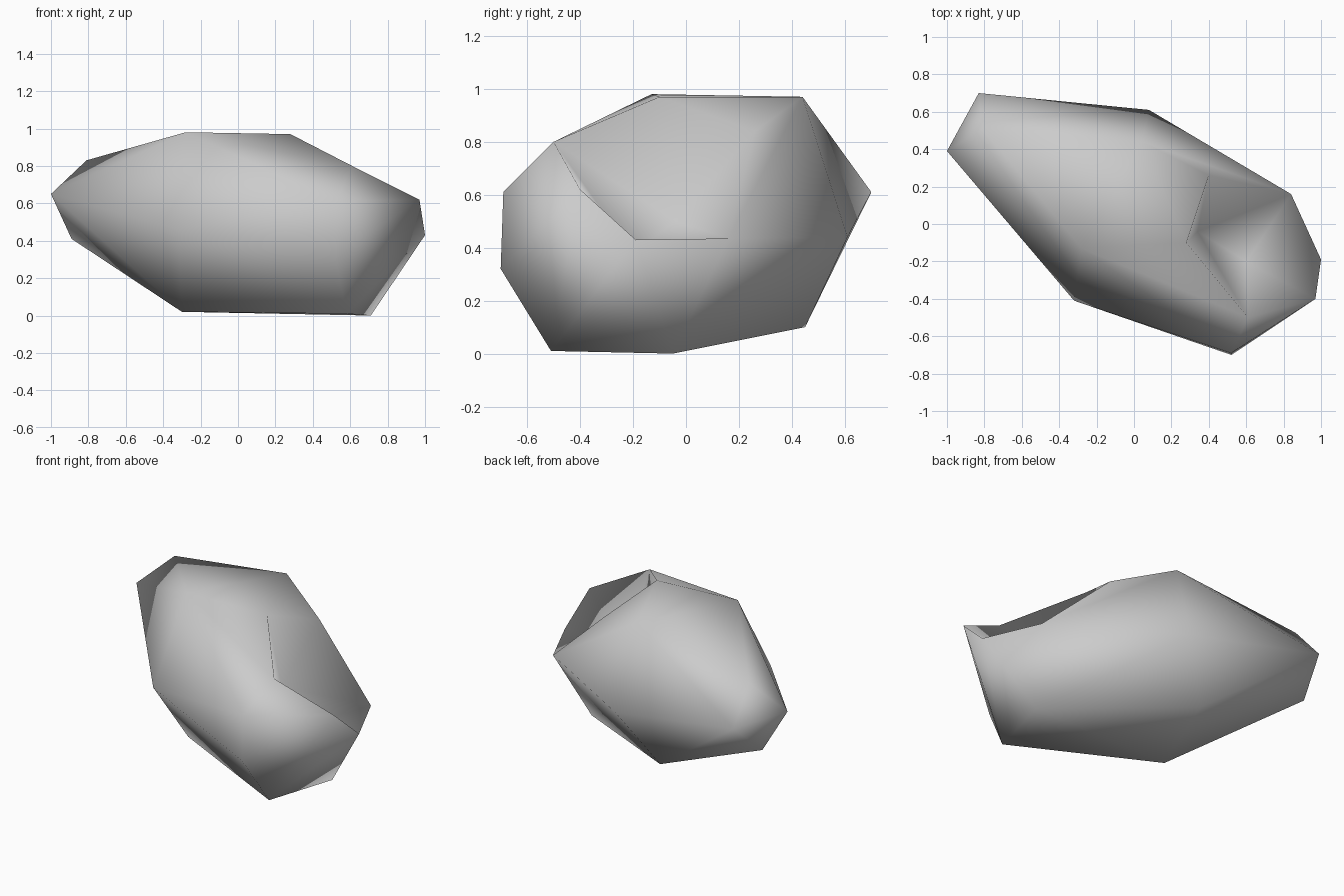
import bpy
import bmesh

default_cube = bpy.data.objects.get("Cube")
if default_cube:
    bpy.data.objects.remove(default_cube, do_unlink=True)

# Stone colour
stone = bpy.data.materials.new("grey_stone")
stone.use_nodes = True
colour = (0.6, 0.6, 0.6, 1.0)
stone.diffuse_color = colour
for node in stone.node_tree.nodes:
    if node.type == 'BSDF_PRINCIPLED':
        node.inputs["Base Color"].default_value = colour

# Corners around the chipped hollow, in loop order
rim_corners = {
    "crest": (0.28, -0.1, 0.97),
    "brow": (0.61, -0.5, 0.8),
    "lip_front": (0.97, -0.4, 0.62),
    "lip_middle": (1.0, -0.19, 0.43),
    "lip_back": (0.84, 0.16, 0.435),
    "shoulder": (0.4, 0.26, 0.84),
}

# Remaining corners of the boulder
body_corners = [
    (-0.28, -0.13, 0.98), (0.04, 0.44, 0.97), (-0.81, 0.51, 0.83),   # top
    (-1.0, 0.39, 0.65), (-0.83, 0.7, 0.61), (-0.89, 0.49, 0.41),     # narrow end
    (0.08, 0.61, 0.44), (-0.32, -0.41, 0.46),                        # flanks
    (0.52, -0.69, 0.61), (0.52, -0.7, 0.32),                         # front nose
    (0.71, -0.05, 0.0), (0.58, -0.51, 0.01),                         # underside
    (-0.3, -0.08, 0.02), (-0.13, 0.45, 0.1),
]

# Convex outer shell
bm = bmesh.new()
rim = {name: bm.verts.new(co) for name, co in rim_corners.items()}
for co in body_corners:
    bm.verts.new(co)
bmesh.ops.convex_hull(bm, input=list(bm.verts))

# Open the shell inside the rim
rim_verts = set(rim.values())
opening = [f for f in bm.faces if all(v in rim_verts for v in f.verts)]
bmesh.ops.delete(bm, geom=opening, context='FACES')

# Sunken hollow: a steep back wall and a floor behind the lip
wall_foot = bm.verts.new((0.34, -0.04, 0.5))
floor = bm.verts.new((0.6, -0.2, 0.38))


def fan(apex, names):
    for first, second in zip(names, names[1:]):
        bm.faces.new((rim[first], rim[second], apex))


fan(floor, ["brow", "lip_front", "lip_middle", "lip_back"])
fan(wall_foot, ["lip_back", "shoulder", "crest", "brow"])
bm.faces.new((rim["brow"], floor, wall_foot))
bm.faces.new((rim["lip_back"], wall_foot, floor))

# Clean up loose edges and make the surface consistent
loose = [e for e in bm.edges if not e.link_faces]
bmesh.ops.delete(bm, geom=loose, context='EDGES')
bmesh.ops.recalc_face_normals(bm, faces=list(bm.faces))
for face in bm.faces:
    face.smooth = True

mesh = bpy.data.meshes.new("boulder")
bm.to_mesh(mesh)
bm.free()
mesh.materials.append(stone)
boulder = bpy.data.objects.new("boulder", mesh)
bpy.context.collection.objects.link(boulder)
